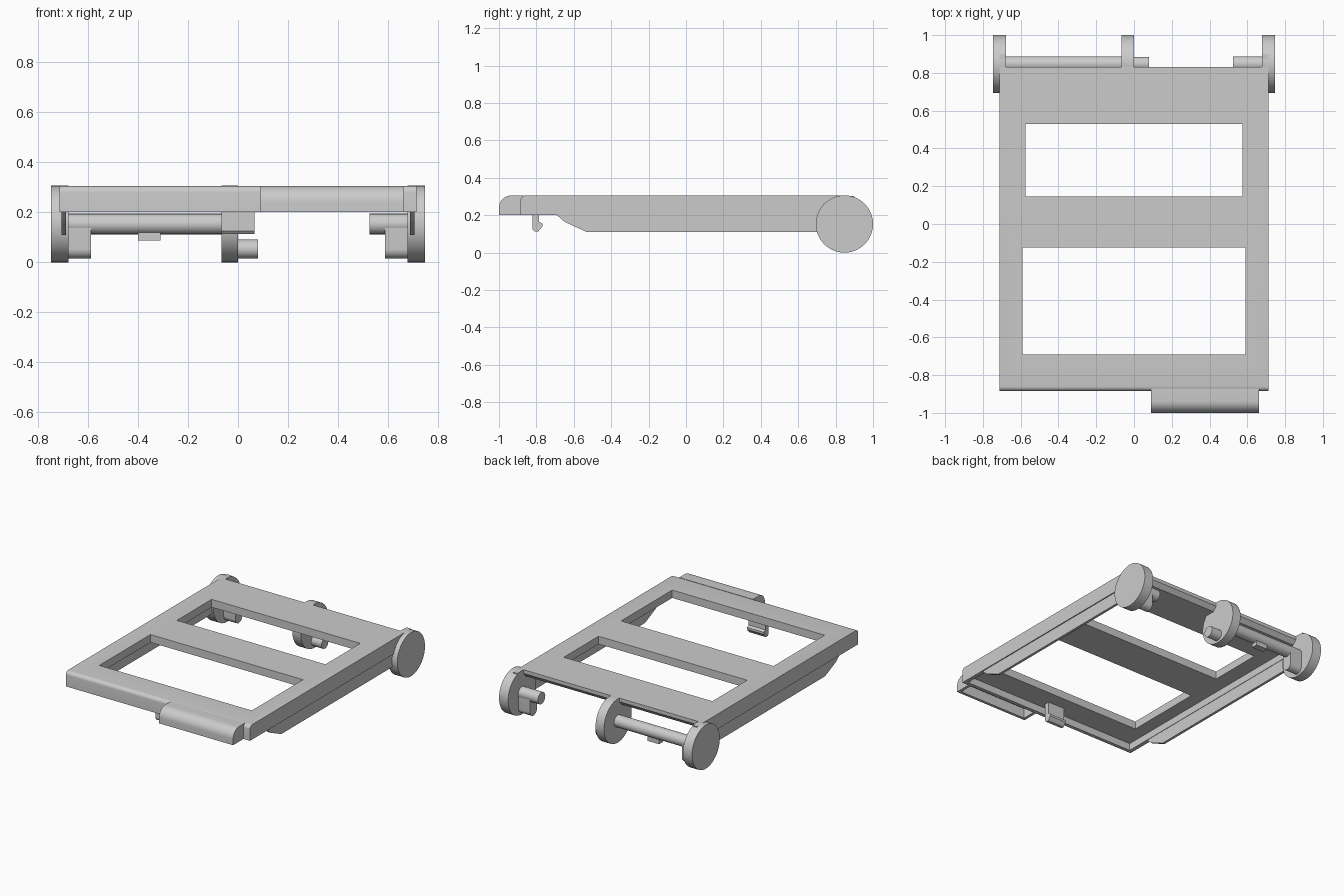
import bpy, bmesh, math

cube = bpy.data.objects.get("Cube")
if cube:
    bpy.data.objects.remove(cube, do_unlink=True)

grey = bpy.data.materials.new("light grey")
grey.use_nodes = True
grey.diffuse_color = (0.6, 0.6, 0.6, 1)
grey.node_tree.nodes["Principled BSDF"].inputs["Base Color"].default_value = (0.6, 0.6, 0.6, 1)


def extrude(name, profile, x0, x1):
    """Extrude a (y, z) outline along x."""
    bm = bmesh.new()
    face = bm.faces.new([bm.verts.new((x0, y, z)) for y, z in profile])
    moved = bmesh.ops.extrude_face_region(bm, geom=[face])["geom"]
    bmesh.ops.translate(bm, vec=(x1 - x0, 0, 0),
                        verts=[v for v in moved if isinstance(v, bmesh.types.BMVert)])
    bmesh.ops.recalc_face_normals(bm, faces=bm.faces)
    mesh = bpy.data.meshes.new(name)
    bm.to_mesh(mesh)
    bm.free()
    mesh.materials.append(grey)
    obj = bpy.data.objects.new(name, mesh)
    bpy.context.collection.objects.link(obj)
    return obj


def arc(y, z, ry, rz, a0, a1, n):
    angles = [math.radians(a0 + (a1 - a0) * i / n) for i in range(n + 1)]
    return [(y + ry * math.cos(a), z + rz * math.sin(a)) for a in angles]


def box(name, x0, x1, y0, y1, z0, z1):
    return extrude(name, [(y0, z0), (y1, z0), (y1, z1), (y0, z1)], x0, x1)


def rod(name, x0, x1, z, r, n=48):
    return smooth(extrude(name, arc(AXLE_Y, z, r, r, 0, 360, n)[:-1], x0, x1))


def smooth(obj):
    bpy.ops.object.select_all(action="DESELECT")
    obj.select_set(True)
    bpy.context.view_layer.objects.active = obj
    bpy.ops.object.shade_smooth_by_angle(angle=math.radians(30))
    return obj


def cut(obj, cutter):
    mod = obj.modifiers.new("cut", "BOOLEAN")
    mod.operation = "DIFFERENCE"
    mod.solver = "EXACT"
    mod.object = cutter
    bpy.context.view_layer.objects.active = obj
    bpy.ops.object.modifier_apply(modifier=mod.name)
    bpy.data.objects.remove(cutter, do_unlink=True)


TOP, RIM, UNDER = 0.305, 0.2, 0.25
AXLE_Y, AXLE_Z, WHEEL_R = 0.847, 0.153, 0.153

# Tray frame: rounded front edge, hollow underside, two openings
frame = extrude("frame", [(-0.885, RIM)] + arc(-0.86, TOP - 0.025, 0.025, 0.025, 180, 90, 6)
                + [(0.83, TOP), (0.83, 0.28), (0.76, RIM)], -0.713, 0.713)
cut(frame, box("cavity", -0.685, 0.685, -0.86, 0.9, 0.1, UNDER))
cut(frame, box("rear_opening", -0.575, 0.575, 0.145, 0.53, 0.1, 0.4))
cut(frame, box("front_opening", -0.59, 0.59, -0.69, -0.125, 0.1, 0.4))
smooth(frame)

# Rounded handle lip on the front edge
lip = extrude("handle_lip", [(-1, RIM)] + arc(-0.935, TOP - 0.065, 0.065, 0.065, 180, 90, 10)
              + [(-0.87, TOP), (-0.87, RIM)], 0.09, 0.662)
cut(lip, box("lip_cavity", 0.11, 0.642, -0.98, -0.885, 0.1, 0.27))
smooth(lip)

# Hooked catch behind the front edge
extrude("catch", [(-0.82, UNDER + 0.01), (-0.82, 0.125), (-0.81, 0.113), (-0.79, 0.113),
                  (-0.768, 0.14), (-0.768, 0.155), (-0.785, 0.165), (-0.785, UNDER + 0.01)],
        -0.065, 0.065)

# Side skirts and outer wheels
for side, label in ((-1, "right"), (1, "left")):
    extrude(label + "_skirt", [(-0.7, RIM + 0.01), (-0.69, RIM), (-0.65, 0.165), (-0.53, 0.11),
                               (0.8, 0.11), (0.8, RIM + 0.01)], side * 0.688, side * 0.706)
    rod(label + "_wheel", side * 0.677, side * 0.747, AXLE_Z, WHEEL_R, 64)
    box(label + "_wheel_tab", side * 0.677, side * 0.712, 0.8, 0.897, 0.25, TOP - 0.001)
    # Hanging bracket with a rounded foot
    smooth(extrude(label + "_bracket", [(AXLE_Y + 0.038, AXLE_Z), (AXLE_Y - 0.038, AXLE_Z)]
                   + arc(AXLE_Y, 0.053, 0.038, 0.038, 180, 360, 14),
                   side * 0.587, side * 0.68))

# Middle wheel, axles and pegs
rod("middle_wheel", -0.065, 0, AXLE_Z, WHEEL_R, 64)
rod("long_axle", -0.68, -0.06, AXLE_Z, 0.041)
rod("short_axle", 0.525, 0.68, AXLE_Z, 0.041)
rod("middle_peg", -0.01, 0.08, 0.053, 0.038)
box("axle_tab", -0.4, -0.31, 0.825, 0.87, 0.087, 0.13)
